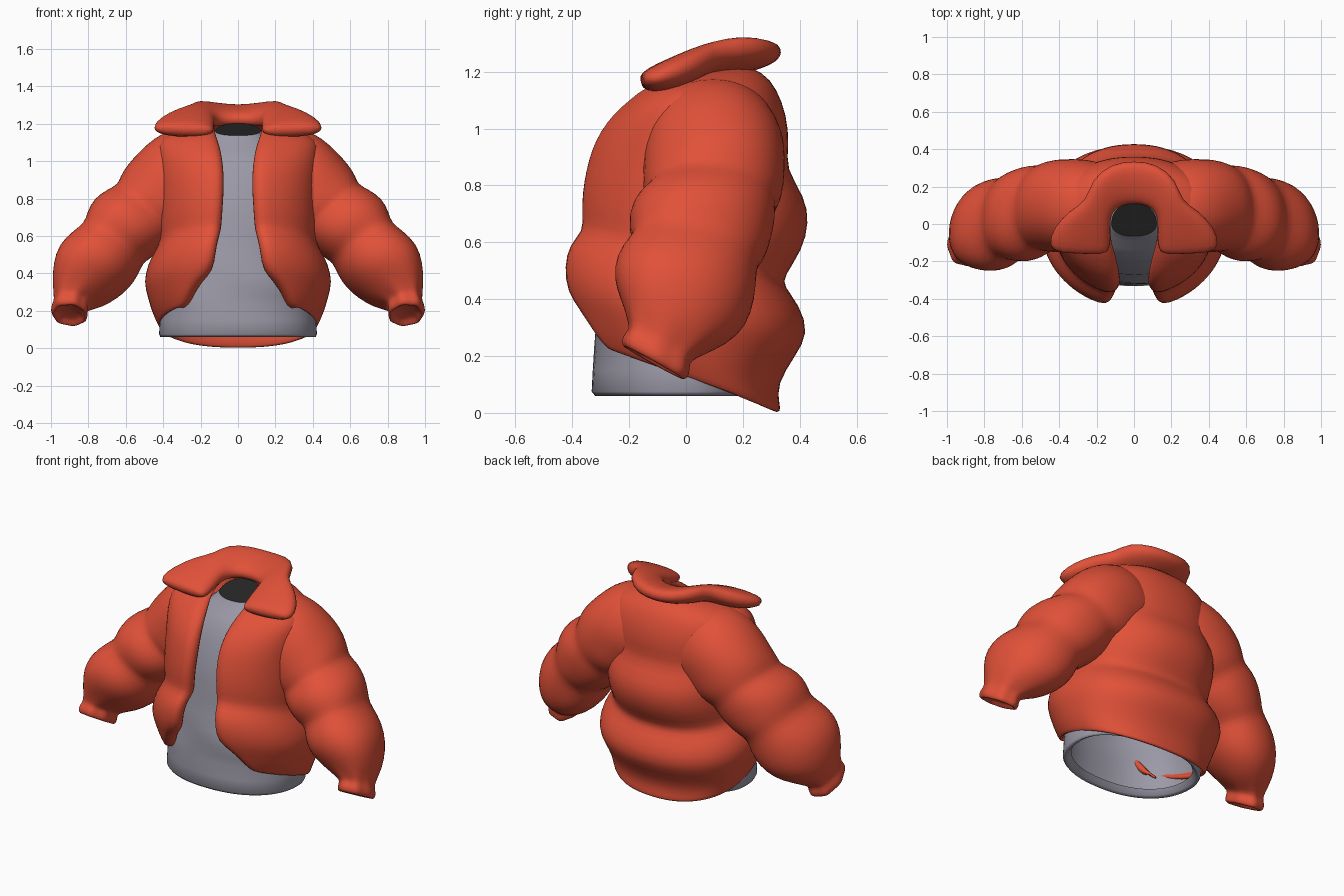
import bpy, bmesh, math
from mathutils import Vector

if "Cube" in bpy.data.objects:
    bpy.data.objects.remove(bpy.data.objects["Cube"])


def material(name, rgb):
    m = bpy.data.materials.new(name)
    m.diffuse_color = (*rgb, 1)
    m.use_nodes = True
    m.node_tree.nodes["Principled BSDF"].inputs["Base Color"].default_value = m.diffuse_color
    return m


RED = material("padded red", (0.75, 0.082, 0.04))
GREY = material("shirt grey", (0.33, 0.32, 0.385))
DARK = material("neck dark", (0.018, 0.018, 0.018))


def loft(name, rings, mat, closed=True, caps=(False, False), cap_mat=None, mirror=False,
         thickness=0, subdiv=1):
    """Skin a list of equally long point rings into one smooth object."""
    bm = bmesh.new()
    vs = [[bm.verts.new(p) for p in r] for r in rings]
    n = len(rings[0])
    for a, b in zip(vs, vs[1:]):
        for i in range(n if closed else n - 1):
            j = (i + 1) % n
            bm.faces.new((a[i], a[j], b[j], b[i]))
    for f in bm.faces:
        f.smooth = True
    for use, ring in zip(caps, (vs[0], vs[-1])):
        if use:
            f = bm.faces.new(ring)
            f.material_index = 1 if cap_mat else 0
            f.smooth = not cap_mat
    bmesh.ops.recalc_face_normals(bm, faces=bm.faces)
    if cap_mat:                                           # crisp rim round the coloured cap
        bmesh.ops.split_edges(bm, edges=[e for e in bm.edges if
                                         len({f.material_index for f in e.link_faces}) > 1])
    me = bpy.data.meshes.new(name)
    bm.to_mesh(me)
    bm.free()
    me.materials.append(mat)
    if cap_mat:
        me.materials.append(cap_mat)
    ob = bpy.data.objects.new(name, me)
    bpy.context.collection.objects.link(ob)
    if mirror:
        md = ob.modifiers.new("mirror", 'MIRROR')
        md.use_mirror_merge = False
    if thickness:
        md = ob.modifiers.new("lining", 'SOLIDIFY')
        md.thickness = thickness
        md.offset = -1
    if subdiv:
        md = ob.modifiers.new("soften", 'SUBSURF')
        md.levels = md.render_levels = subdiv
    return ob


def spow(v, p):
    return math.copysign(abs(v) ** p, v)


# Jacket body: front z, back z, half width, front y, back y, opening half width
BODY = [
    (.26, .004, .42, -.39, .335, .28), (.275, .03, .43, -.40, .33, .255),
    (.32, .10, .46, -.415, .32, .235), (.375, .20, .485, -.43, .385, .19),
    (.43, .28, .505, -.45, .435, .125), (.52, .38, .485, -.46, .40, .115),
    (.60, .445, .445, -.44, .345, .10), (.645, .48, .42, -.385, .345, .085),
    (.70, .57, .43, -.39, .41, .08), (.78, .67, .43, -.385, .435, .075),
    (.85, .76, .43, -.372, .42, .07), (.93, .86, .43, -.35, .35, .07),
    (.99, .94, .435, -.32, .365, .075), (1.05, 1.05, .435, -.275, .355, .085),
    (1.10, 1.14, .425, -.215, .32, .10), (1.145, 1.20, .335, -.165, .275, .12),
    (1.17, 1.235, .15, -.11, .17, .12),
]


def body_ring(zf, zb, hw, yf, yb, x0):
    half = []
    for i in range(10):                                   # back to side
        t = math.pi / 2 * i / 10
        half.append((hw * spow(math.sin(t), .9), yb * spow(math.cos(t), .85)))
    end = math.asin(min(.95, (x0 + .035) / hw))
    for i in range(9):                                    # side to opening edge
        t = math.pi / 2 + (math.pi / 2 - end) * i / 8
        half.append((hw * math.sin(t), yf * spow(-math.cos(t), .93)))
    ye = half[-1][1]
    half += [(x0, ye + .04), (x0 + .01, ye + .085), (x0 + .05, ye + .10)]
    full = [(-x, y) for x, y in reversed(half[1:])] + half
    out = []
    for x, y in full:
        k = max(0, min(1, (y - yf) / (yb - yf)))
        out.append((x, y, zf + (zb - zf) * k))
    return out


loft("jacket_body", [body_ring(*r) for r in BODY], RED, closed=False, thickness=.025)

# Shirt inside, with a dark neck hole: z, half width, front y, back y, rise towards the back
SHIRT = [
    (.10, .375, -.285, .22, 0), (.07, .395, -.305, .24, 0), (.06, .415, -.32, .25, 0),
    (.075, .422, -.332, .26, 0), (.15, .418, -.328, .265, 0), (.23, .41, -.325, .27, 0),
    (.28, .40, -.325, .28, 0), (.33, .39, -.325, .29, 0), (.38, .38, -.315, .295, 0),
    (.42, .37, -.308, .30, 0), (.50, .36, -.295, .30, 0), (.60, .35, -.285, .30, 0),
    (.70, .345, -.27, .30, 0), (.80, .34, -.25, .30, 0), (.88, .33, -.225, .285, 0),
    (.95, .31, -.20, .27, 0), (1.01, .27, -.17, .24, .01), (1.06, .215, -.135, .20, .03),
    (1.10, .155, -.09, .15, .05), (1.137, .12, -.065, .112, .065),
]


def shirt_ring(z, hw, yf, yb, rise):
    out = []
    for i in range(64):
        t = math.tau * i / 64
        c, s = math.cos(t), math.sin(t)
        y = (yb if s > 0 else -yf) * spow(s, .9)
        # soft wrinkles over the belly
        w = .006 * math.sin(3 * t + 22 * z) if .2 < z < .7 else 0
        out.append((hw * spow(c, .9), y + w, z + rise * (y - yf) / (yb - yf)))
    return out


loft("shirt", [shirt_ring(*r) for r in SHIRT], GREY, caps=(False, True), cap_mat=DARK, subdiv=0)

# Sleeves: centre x y z, half height, half depth, slope angle, forward tilt
SLEEVE = [
    (.10, .09, 1.02, .20, .20, 60, 0), (.19, .095, .985, .245, .23, 52, 0),
    (.27, .10, .94, .26, .245, 46, 0), (.34, .10, .88, .258, .25, 42, 0),
    (.40, .10, .82, .25, .25, 40, 0), (.455, .09, .77, .228, .242, 40, 0),
    (.483, .085, .745, .208, .225, 40, 2), (.53, .07, .71, .222, .25, 39, 4),
    (.59, .05, .66, .228, .255, 38, 6), (.64, .04, .60, .208, .24, 36, 8),
    (.665, .03, .565, .188, .222, 34, 10), (.71, .01, .51, .21, .248, 31, 12),
    (.765, -.01, .44, .22, .255, 28, 16), (.81, -.03, .37, .195, .235, 24, 20),
    (.85, -.055, .305, .155, .18, 20, 24), (.883, -.085, .255, .1, .13, 12, 27),
    (.893, -.095, .235, .092, .12, 8, 29), (.90, -.105, .205, .1, .135, 5, 29),
    (.90, -.115, .178, .095, .128, 4, 29), (.90, -.117, .174, .078, .105, 4, 29),
    (.897, -.10, .205, .068, .09, 4, 29),
]


def sleeve_ring(k, row):
    x, y, z, h, d, a, t = row
    a, t = math.radians(a), math.radians(t)
    n = Vector((math.cos(a), 0, math.sin(a)))
    v = Vector((0, math.cos(t), -math.sin(t)))
    out = []
    for i in range(28):
        s = math.tau * i / 28
        crimp = 1 + (.045 * math.cos(7 * s) if k >= 15 else .015 * math.sin(3 * s + 1.7 * k))
        out.append(Vector((x, y, z)) + crimp * (n * h * spow(math.cos(s), .93)
                                                + v * d * spow(math.sin(s), .93)))
    return out


loft("sleeves", [sleeve_ring(k, r) for k, r in enumerate(SLEEVE)], RED,
     caps=(True, True), mirror=True)

# Folded collar: inner edge point, outer edge point, half thickness
COLLAR = [
    ((0, .11, 1.215), (0, .34, 1.275), .045),
    ((.075, .10, 1.215), (.12, .325, 1.285), .05),
    ((.115, .06, 1.215), (.23, .24, 1.30), .054),
    ((.125, .02, 1.21), (.255, .12, 1.28), .048),
    ((.125, -.03, 1.195), (.345, .075, 1.25), .058),
    ((.125, -.085, 1.175), (.435, -.02, 1.205), .058),
    ((.13, -.135, 1.165), (.46, -.115, 1.175), .045),
    ((.15, -.165, 1.16), (.42, -.155, 1.17), .022),
]


def collar_ring(inner, outer, th, side):
    a, b = Vector(inner), Vector(outer)
    mid, half = (a + b) / 2, (b - a) / 2
    up = Vector((0, -.25, 1)).normalized()
    out = []
    for i in range(16):
        t = math.tau * i / 16
        p = mid + half * spow(math.cos(t), .8) + up * th * spow(math.sin(t), .8)
        out.append((p.x * side, p.y, p.z))
    return out


rings = [collar_ring(*r, -1) for r in reversed(COLLAR[1:])] + [collar_ring(*r, 1) for r in COLLAR]
loft("collar", rings, RED, caps=(True, True))
